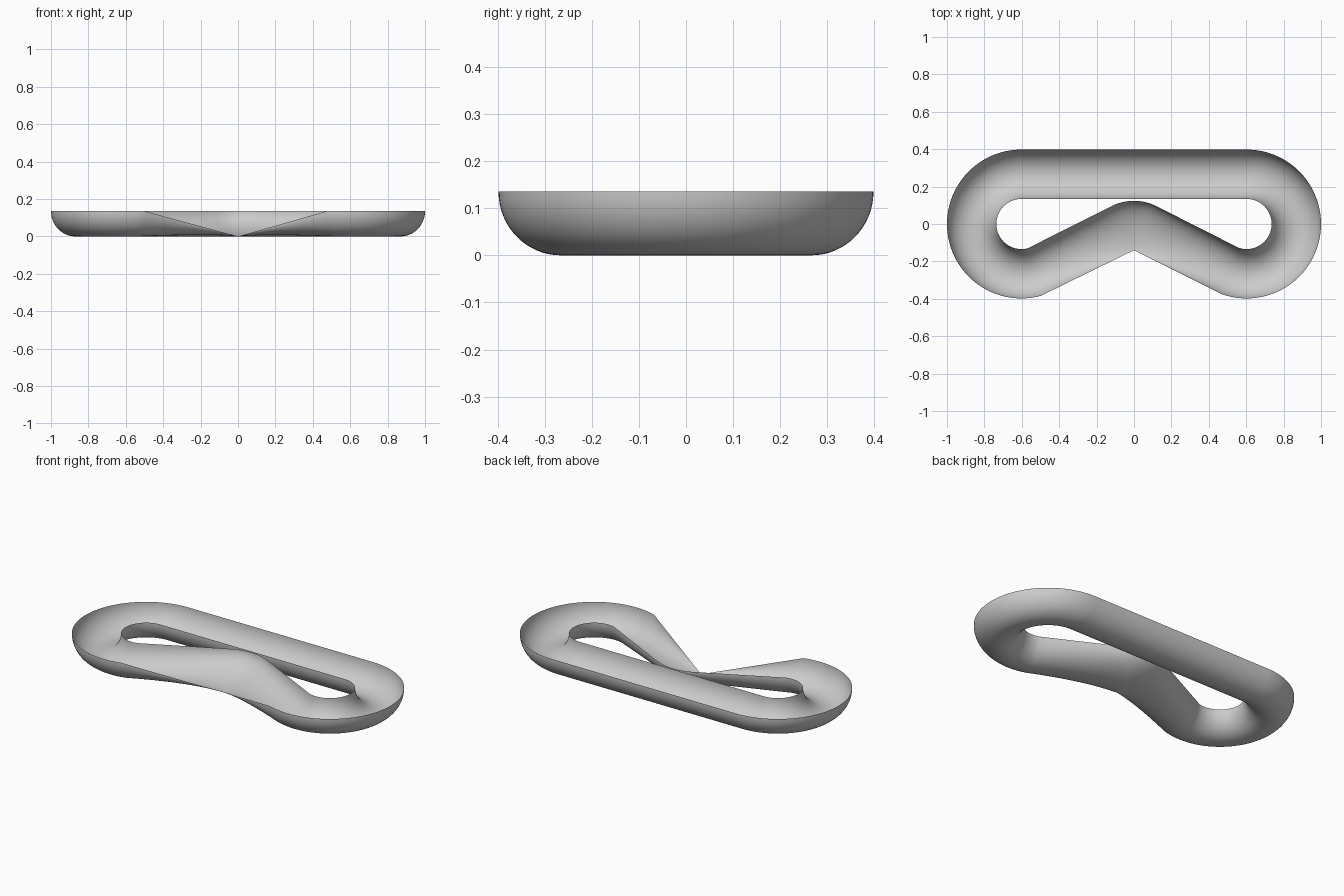
import bpy, bmesh, math
from mathutils import Vector

cube = bpy.data.objects.get("Cube")
if cube:
    bpy.data.objects.remove(cube)

HALF_WIDTH, HEIGHT = 0.132, 0.135
LOOP_X, LOOP_R = 0.602, 0.266
PIVOT = Vector((0, -0.14, 0))
STEPS = 32


def section(centre, direction, dip, flip=False):
    """Cross-section from inner rim to outer rim; dip lowers the outer rim."""
    points = []
    for i in range(STEPS + 1):
        angle = math.pi * i / STEPS
        u = -math.cos(angle)                      # -1 inner rim, +1 outer rim
        trough = HEIGHT * (1 - math.sin(angle))
        s = (1 - u) / 2
        ramp = HEIGHT * (1 - math.sqrt(max(0, 1 - s * s)))
        side = -u if flip else u
        p = centre + direction * (side * HALF_WIDTH)
        p.z = trough + (ramp - trough) * dip
        points.append(p)
    return points


def turn(pivot, radius, start, end, count, dip=0, flip=False):
    """Cross-sections swept around a vertical axis, angles in degrees."""
    result = []
    for i in range(count + 1):
        a = math.radians(start + (end - start) * i / count)
        d = Vector((math.cos(a), math.sin(a), 0))
        result.append(section(pivot + d * radius, d, dip, flip))
    return result


def loft(a, b, count):
    """In-between cross-sections along a straight run."""
    return [[p.lerp(q, i / count) for p, q in zip(a, b)] for i in range(1, count)]


# Two round ends and the bend in the middle of the front
left_end = turn(Vector((LOOP_X, 0, 0)), LOOP_R, 90, -109, 64)
bend = turn(PIVOT, HALF_WIDTH, 64, 116, 20, dip=1, flip=True)
right_end = turn(Vector((-LOOP_X, 0, 0)), LOOP_R, 285, 90, 64)

# Join them with straight runs into one closed channel
rings = list(left_end)
rings += loft(left_end[-1], bend[0], 12) + bend
rings += loft(bend[-1], right_end[0], 12) + right_end
rings += loft(right_end[-1], left_end[0], 6)

bm = bmesh.new()
grid = [[bm.verts.new(p) for p in ring] for ring in rings]
for a, b in zip(grid, grid[1:] + grid[:1]):
    for i in range(STEPS):
        bm.faces.new((a[i], a[i + 1], b[i + 1], b[i]))
bmesh.ops.remove_doubles(bm, verts=bm.verts, dist=0.0005)
bmesh.ops.recalc_face_normals(bm, faces=bm.faces)
if sum(f.normal.z * f.calc_area() for f in bm.faces) < 0:
    bmesh.ops.reverse_faces(bm, faces=bm.faces)

mesh = bpy.data.meshes.new("channel_loop")
bm.to_mesh(mesh)
bm.free()
channel = bpy.data.objects.new("channel_loop", mesh)
bpy.context.collection.objects.link(channel)

# Plain grey finish
grey = bpy.data.materials.new("light_grey")
grey.use_nodes = True
colour = (0.6, 0.6, 0.6, 1)
grey.diffuse_color = colour
grey.node_tree.nodes["Principled BSDF"].inputs["Base Color"].default_value = colour
mesh.materials.append(grey)

bpy.ops.object.select_all(action="DESELECT")
channel.select_set(True)
bpy.context.view_layer.objects.active = channel
bpy.ops.object.shade_smooth_by_angle(angle=math.radians(30))
